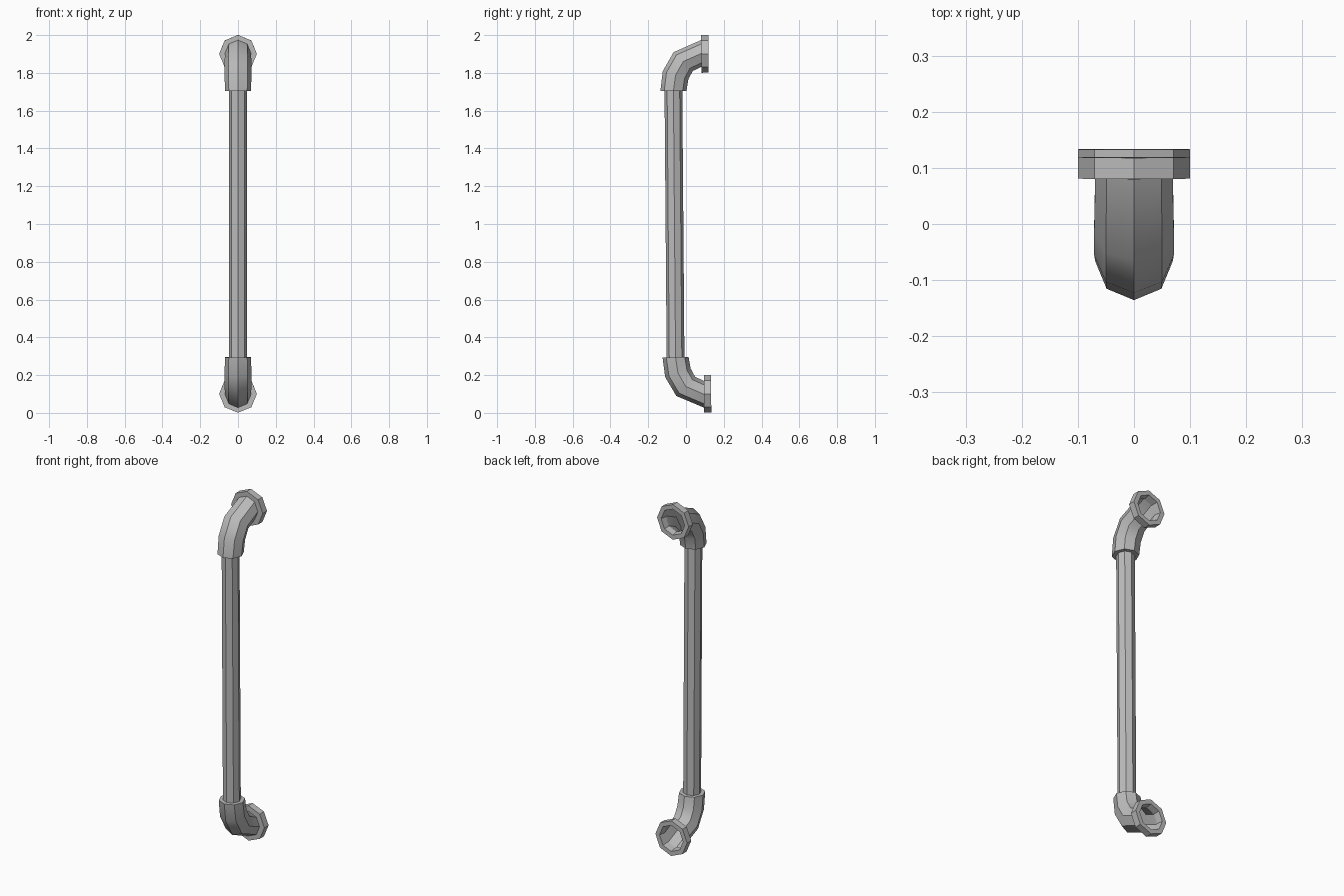
import bpy, bmesh
from math import sin, cos, pi, radians
from mathutils import Matrix, Vector

cube = bpy.data.objects.get("Cube")
if cube:
    bpy.data.objects.remove(cube)

SIDES = 8
LEAN = Matrix.Rotation(0.008, 4, 'X')   # the handle leans very slightly forward

steel = bpy.data.materials.new("brushed grey")
steel.use_nodes = True
grey = (0.5, 0.5, 0.5, 1)
steel.diffuse_color = grey
steel.node_tree.nodes["Principled BSDF"].inputs["Base Color"].default_value = grey


def loft(name, stations, closed=False, flip=False):
    """Skin octagons; each station is (y, height from middle, turn in degrees, radius)."""
    bm = bmesh.new()
    rings = []
    for y, z, turn, r in stations:
        a = radians(turn)
        across = Vector((0, -cos(a), sin(a)))
        ring = []
        for i in range(SIDES):
            t = 2 * pi * i / SIDES
            p = Vector((0, y, z)) + r * (Vector((sin(t), 0, 0)) + across * cos(t))
            if flip:
                p.z = -p.z
            ring.append(bm.verts.new(LEAN @ p + Vector((0, 0, 1))))
        rings.append(ring)
    pairs = list(zip(rings, rings[1:]))
    if closed:
        pairs.append((rings[-1], rings[0]))
    for a, b in pairs:
        for i in range(SIDES):
            j = (i + 1) % SIDES
            bm.faces.new((a[i], a[j], b[j], b[i]))
    bmesh.ops.recalc_face_normals(bm, faces=bm.faces)
    mesh = bpy.data.meshes.new(name)
    bm.to_mesh(mesh)
    bm.free()
    mesh.materials.append(steel)
    obj = bpy.data.objects.new(name, mesh)
    bpy.context.collection.objects.link(obj)
    bpy.ops.object.select_all(action='DESELECT')
    obj.select_set(True)
    bpy.context.view_layer.objects.active = obj
    bpy.ops.object.shade_smooth_by_angle(angle=radians(40))
    return obj


AXIS = -0.061    # y of the grip
BORE = 0.047     # grip radius
SOCKET = 0.069   # elbow radius

# Straight grip
loft("grip_bar", [(AXIS, -0.72, 0, BORE), (AXIS, 0.72, 0, BORE)])

# Elbow: socket lip, then a quarter bend toward the wall, open at the flange
elbow = [(AXIS, 0.705, 0, BORE),
         (AXIS, 0.705, 0, SOCKET),
         (-0.049, 0.788, 18, 0.071),
         (-0.008, 0.86, 45, 0.071),
         (0.092, 0.904, 86, SOCKET)]

# Flange: square-cut ring against the wall
flange = [(0.088, 0.9, 90, 0.068), (0.088, 0.9, 90, 0.1),
          (0.126, 0.9, 90, 0.1), (0.126, 0.9, 90, 0.074)]

for end, flip in (("upper", False), ("lower", True)):
    loft(end + "_elbow", elbow, flip=flip)
    loft(end + "_wall_flange", flange, closed=True, flip=flip)
